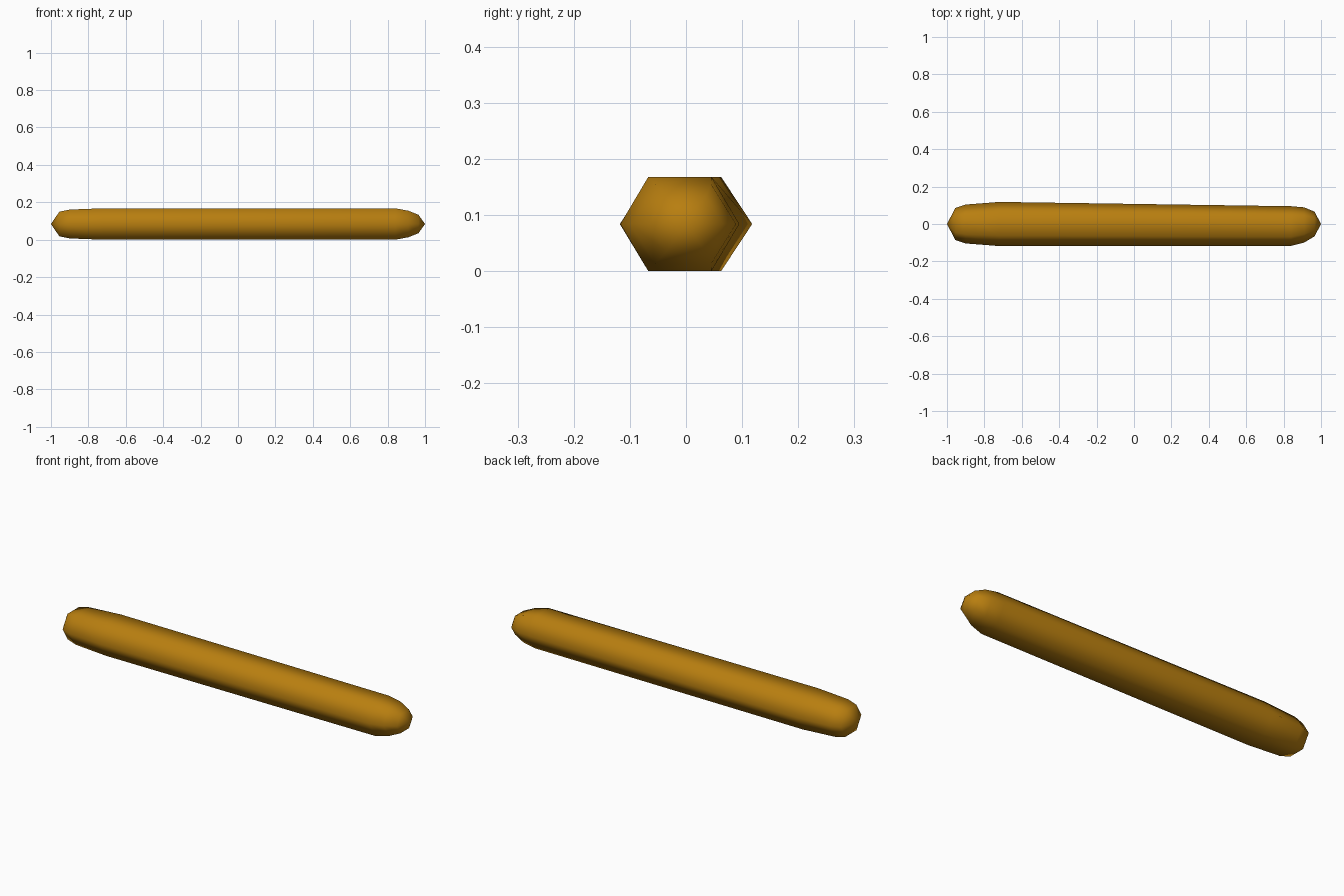
import bpy, bmesh
from math import cos, sin, pi

if "Cube" in bpy.data.objects:
    bpy.data.objects.remove(bpy.data.objects["Cube"])

# Golden brown colour
gold = bpy.data.materials.new("golden_brown")
gold.use_nodes = True
colour = (0.48, 0.21, 0.005, 1)
gold.diffuse_color = colour
gold.node_tree.nodes["Principled BSDF"].inputs["Base Color"].default_value = colour

MID = 0.084
SIDES = 6
# Cross-sections along the rod: x, centre y, half width, half height
sections = [
    (-0.955, 0.0, 0.086, 0.066),
    (-0.9, 0.0, 0.104, 0.077),
    (-0.72, 0.0, 0.118, 0.084),
    (0.84, -0.011, 0.106, 0.084),
    (0.91, -0.005, 0.094, 0.071),
    (0.965, 0.0, 0.066, 0.049),
]

# Hexagonal rod closed by a point at each end
bm = bmesh.new()
rings = []
for x, cy, half_w, half_h in sections:
    ring = []
    for i in range(SIDES):
        a = 2 * pi * i / SIDES
        y = cy + half_w * cos(a) * (1.06 if i % 3 else 1)
        z = MID + half_h * sin(a) / sin(pi / 3)
        ring.append(bm.verts.new((x, y, z)))
    rings.append(ring)
tips = [bm.verts.new((x, 0, MID)) for x in (-1, 1)]
for i in range(SIDES):
    j = (i + 1) % SIDES
    for a, b in zip(rings, rings[1:]):
        bm.faces.new((a[i], a[j], b[j], b[i]))
    bm.faces.new((tips[0], rings[0][j], rings[0][i]))
    bm.faces.new((tips[1], rings[-1][i], rings[-1][j]))
bmesh.ops.recalc_face_normals(bm, faces=bm.faces)
for face in bm.faces:
    face.smooth = True

mesh = bpy.data.meshes.new("rod")
bm.to_mesh(mesh)
bm.free()
mesh.materials.append(gold)
rod = bpy.data.objects.new("rod", mesh)
bpy.context.collection.objects.link(rod)
